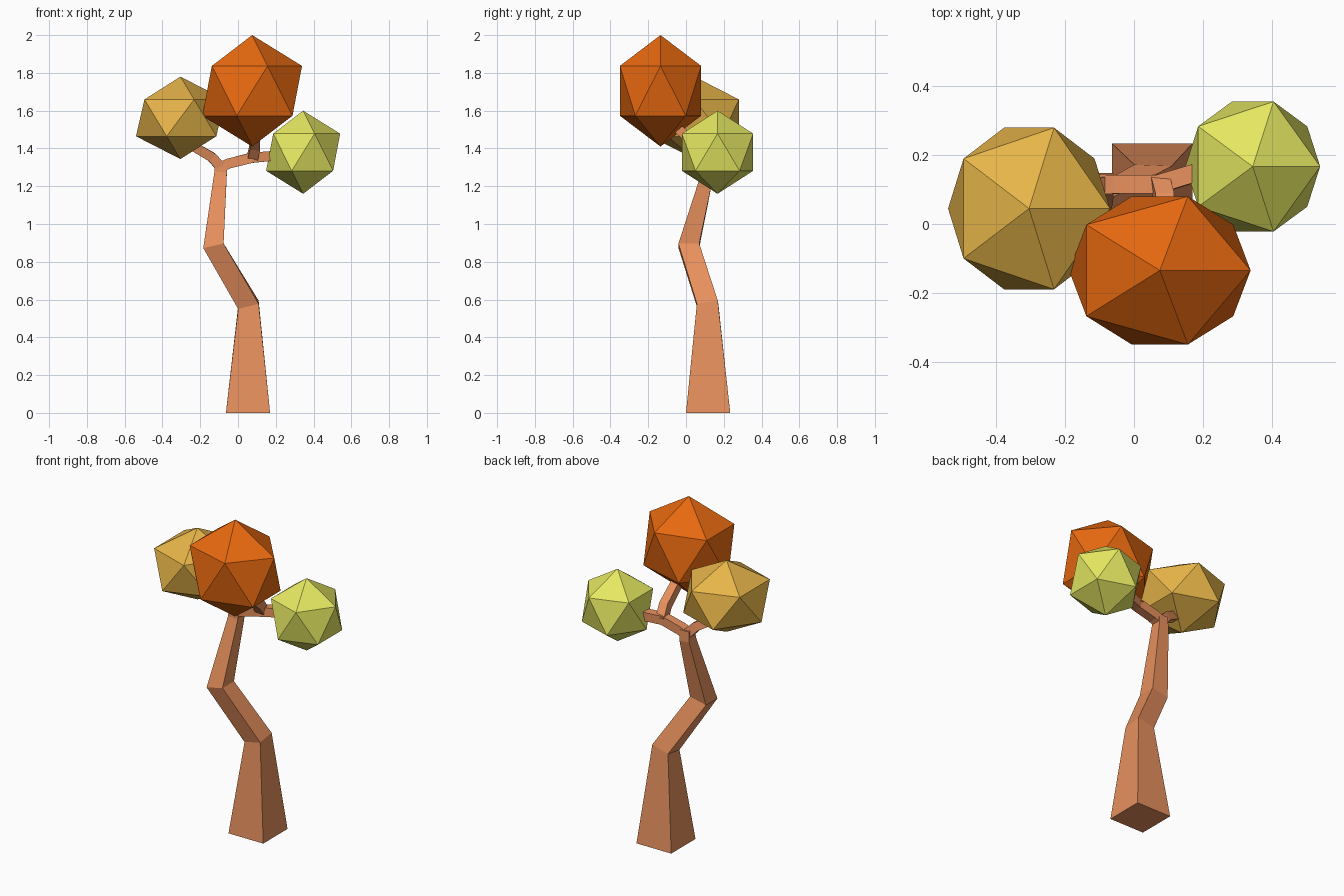
import bpy
import bmesh
from mathutils import Vector, Matrix

cube = bpy.data.objects.get("Cube")
if cube:
    bpy.data.objects.remove(cube, do_unlink=True)


def material(name, rgb):
    mat = bpy.data.materials.new(name)
    mat.use_nodes = True
    color = (*rgb, 1)
    mat.diffuse_color = color
    shader = next(n for n in mat.node_tree.nodes if n.type == 'BSDF_PRINCIPLED')
    shader.inputs["Base Color"].default_value = color
    shader.inputs["Roughness"].default_value = 0.9
    return mat


bark = material("bark brown", (0.8, 0.28, 0.11))
orange = material("leaf orange", (0.8, 0.14, 0.005))
yellow = material("leaf yellow", (0.8, 0.46, 0.067))
green = material("leaf green", (0.78, 0.8, 0.12))


def finish(name, bm, mat):
    bmesh.ops.recalc_face_normals(bm, faces=bm.faces)
    mesh = bpy.data.meshes.new(name)
    bm.to_mesh(mesh)
    bm.free()
    mesh.materials.append(mat)
    obj = bpy.data.objects.new(name, mesh)
    bpy.context.collection.objects.link(obj)
    return obj


def limb(name, path, axis, start=None):
    """Sweep a square section along (x, y, z, half width) points, mitred at bends."""
    points = [Vector(p[:3]) for p in path]
    steps = [(b - a).normalized() for a, b in zip(points, points[1:])]
    bm = bmesh.new()
    rings = []
    for i, point in enumerate(points):
        before, after = steps[max(i - 1, 0)], steps[min(i, len(steps) - 1)]
        t = (before + after).normalized()
        if i == 0 and start:
            t = Vector(start)
        side = Vector(axis)
        side = (side - t * side.dot(t)).normalized()
        other = t.cross(side)
        half = path[i][3]
        rings.append([bm.verts.new(point + (side * a + other * b) * half)
                      for a, b in ((-1, -1), (1, -1), (1, 1), (-1, 1))])
    for low, high in zip(rings, rings[1:]):
        for k in range(4):
            n = (k + 1) % 4
            bm.faces.new((low[k], low[n], high[n], high[k]))
    bm.faces.new(rings[0])
    bm.faces.new(rings[-1])
    return finish(name, bm, bark)


def foliage(name, center, radii, mat):
    bm = bmesh.new()
    place = Matrix.Translation(center) @ Matrix.Diagonal((*radii, 1))
    bmesh.ops.create_icosphere(bm, subdivisions=1, radius=1, matrix=place)
    return finish(name, bm, mat)


# Crooked tapering trunk
limb("trunk", [(0.053, 0.117, 0, 0.117), (0.055, 0.115, 0.572, 0.056),
               (-0.13, 0.015, 0.885, 0.055), (-0.092, 0.115, 1.27, 0.033),
               (-0.09, 0.115, 1.33, 0.03)], (1, 0, 0), (0, 0, 1))

# Branches leaving the first and second forks
limb("right_branch", [(-0.08, 0.115, 1.29, 0.028), (-0.14, 0.1, 1.355, 0.026),
                      (-0.27, 0.06, 1.43, 0.024)], (0, 1, 0))
limb("left_branch", [(-0.1, 0.115, 1.295, 0.028), (-0.05, 0.115, 1.32, 0.027),
                     (0.07, 0.115, 1.35, 0.027), (0.2, 0.155, 1.362, 0.026)], (0, 1, 0))
limb("upper_branch", [(0.075, 0.125, 1.345, 0.027), (0.09, 0.07, 1.41, 0.027),
                      (0.09, -0.05, 1.51, 0.025)], (1, 0, 0))

# Faceted clumps of leaves
foliage("top_foliage", (0.075, -0.135, 1.705), (0.295, 0.253, 0.295), orange)
foliage("right_foliage", (-0.305, 0.045, 1.562), (0.263, 0.276, 0.218), yellow)
foliage("left_foliage", (0.345, 0.167, 1.38), (0.219, 0.222, 0.22), green)
